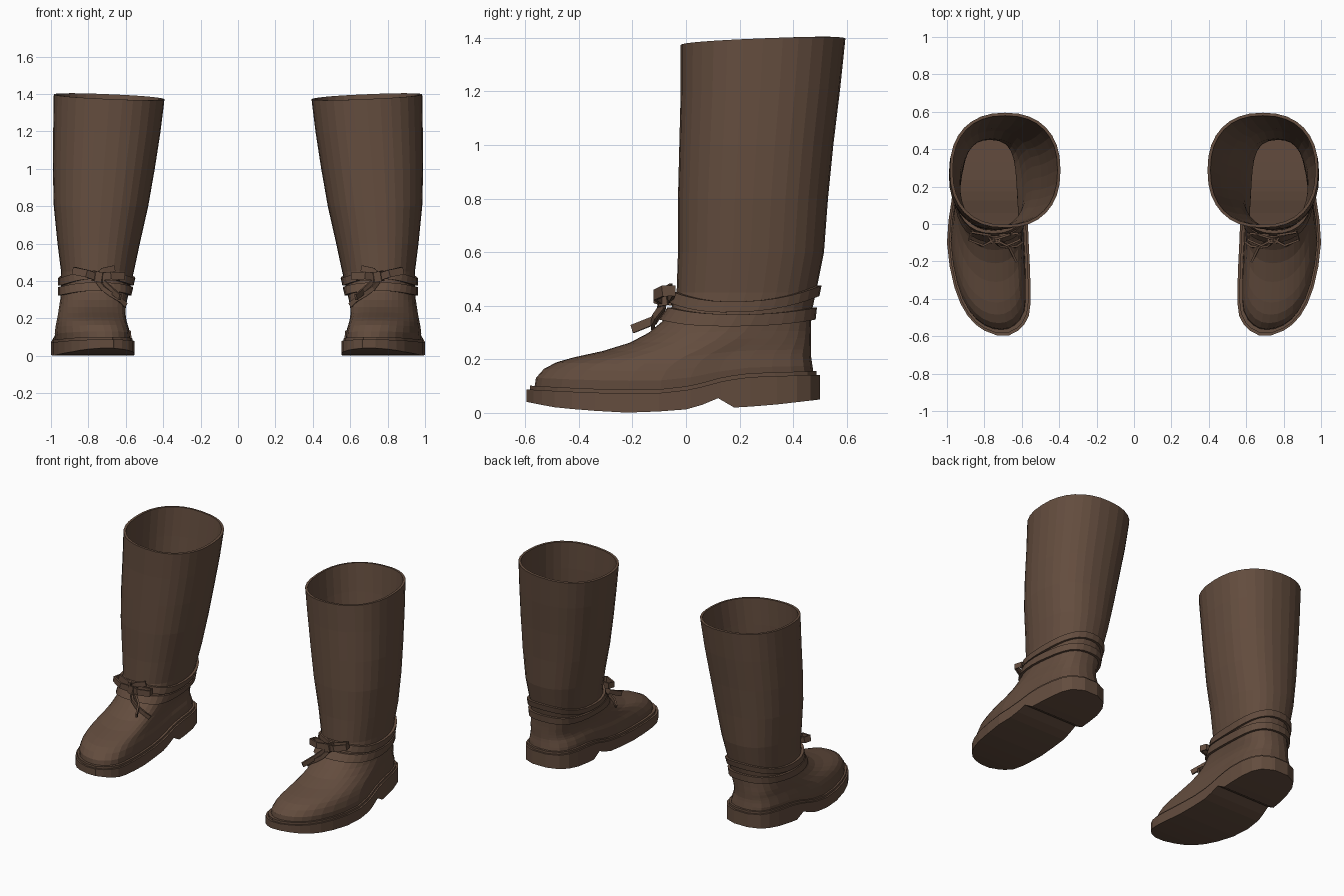
import bpy, bmesh, math
from mathutils import Vector

if "Cube" in bpy.data.objects:
    bpy.data.objects.remove(bpy.data.objects["Cube"])

leather = bpy.data.materials.new("brown_leather")
leather.diffuse_color = (0.125, 0.073, 0.048, 1)
leather.use_nodes = True
leather.node_tree.nodes["Principled BSDF"].inputs["Base Color"].default_value = leather.diffuse_color
N = 32


def make(name, verts, faces, thickness=0):
    """Mesh part of one boot, mirrored to give the pair."""
    me = bpy.data.meshes.new(name)
    me.from_pydata(verts, [], faces)
    bm = bmesh.new()
    bm.from_mesh(me)
    bmesh.ops.recalc_face_normals(bm, faces=bm.faces)
    bm.to_mesh(me)
    bm.free()
    me.materials.append(leather)
    ob = bpy.data.objects.new(name, me)
    bpy.context.collection.objects.link(ob)
    if thickness:
        s = ob.modifiers.new("thickness", 'SOLIDIFY')
        s.thickness = thickness
        s.offset = -1
    m = ob.modifiers.new("pair", 'MIRROR')
    m.use_clip = False
    m.use_mirror_merge = False
    return ob


def lerp_table(t, table):
    """Linear lookup of rows (key, values...)."""
    if t <= table[0][0]:
        return table[0][1:]
    for a, b in zip(table, table[1:]):
        if t <= b[0]:
            f = (t - a[0]) / (b[0] - a[0])
            return [p + (q - p) * f for p, q in zip(a[1:], b[1:])]
    return table[-1][1:]


def bridge(rings, n, closed=False):
    faces = []
    for r in range(rings if closed else rings - 1):
        for i in range(n):
            a, b = r * n, ((r + 1) % rings) * n
            j = (i + 1) % n
            faces.append((a + i, a + j, b + j, b + i))
    return faces


# Footprint: rows of (y, inner x, outer x) from toe to heel
ROWS = [(-.595, .70, .70), (-.57, .62, .80), (-.49, .562, .89), (-.34, .553, .96),
        (-.10, .563, 1.0), (.13, .572, .975), (.34, .58, .945), (.465, .635, .89),
        (.50, .765, .765)]
ctrl = [(o, y) for y, i, o in ROWS] + [(i, y) for y, i, o in ROWS[-2:0:-1]]


def outline_points():
    pts = []
    for k in range(16):
        p = [Vector(ctrl[(k + d) % 16]) for d in (-1, 0, 1, 2)]
        for t in (0, .5):
            pts.append(.5 * (2 * p[1] + (p[2] - p[0]) * t
                             + (2 * p[0] - 5 * p[1] + 4 * p[2] - p[3]) * t * t
                             + (3 * p[1] - p[0] - 3 * p[2] + p[3]) * t ** 3))
    return pts


foot = outline_points()
unit_foot = [((p.x - .775) / .225, (p.y + .0475) / .5475) for p in foot]

# Side-profile heights of the sole
TOP = [(-.6, .088), (-.45, .08), (-.25, .072), (-.05, .075), (.05, .095), (.15, .122),
       (.25, .135), (.5, .142)]
BOTTOM = [(-.6, .042), (-.5, .022), (-.38, .01), (-.22, .001), (-.12, .004), (0, .013),
          (.06, .03), (.12, .055), (.18, .02), (.3, .027), (.5, .05)]


def sole_top(y):
    return lerp_table(y, TOP)[0]


# Upper: height, inner x, outer x, front y, back y
UPPER = [(.08, .575, .975, -.568, .478), (.13, .578, .98, -.56, .472),
         (.165, .583, .975, -.53, .468), (.19, .59, .97, -.485, .466),
         (.21, .594, .965, -.42, .466), (.235, .597, .96, -.31, .466),
         (.265, .595, .955, -.21, .466), (.3, .588, .95, -.14, .466),
         (.34, .578, .946, -.09, .467), (.39, .57, .945, -.055, .472),
         (.45, .557, .946, -.035, .485), (.6, .525, .965, -.03, .515),
         (.8, .48, .985, -.03, .53), (1.0, .445, .99, -.025, .55),
         (1.2, .415, .988, -.02, .575), (1.385, .393, .985, -.02, .595)]


def surface(i, z, out=0):
    """Point i of the upper's ring at height z, pushed outwards by out."""
    xi, xo, yf, yb = lerp_table(z, UPPER)
    a = 2 * math.pi * i / N
    s, c = math.sin(a), -math.cos(a)
    e = 2 / 2.3
    ux = math.copysign(abs(s) ** e, s)
    uy = math.copysign(abs(c) ** e, c)
    b = min(1, max(0, (z - .13) / .3))
    ux = unit_foot[i][0] * (1 - b) + ux * b
    uy = unit_foot[i][1] * (1 - b) + uy * b
    x = (xi + xo) / 2 + ux * ((xo - xi) / 2 + out)
    y = (yf + yb) / 2 + uy * ((yb - yf) / 2 + out)
    follow = max(0, 1 - (z - .085) / .24) if z < .325 else 0
    tilt = max(0, (z - 1) / .385)
    zz = z + (sole_top(y) - .085) * min(1, follow) + tilt * (.013 * ux + .012 * uy)
    return (x, y, zz)


heights = [r[0] for r in UPPER]
verts = [surface(i, z) for z in heights for i in range(N)]
make("boot_upper", verts, bridge(len(heights), N), .016)

# Sole with heel, and the thin welt above it
stations = [(foot[i].y, foot[(N - i) % N].x, foot[i].x) for i in range(17)]
stations = [(y, min(a, b), max(a, b)) for y, a, b in stations]
stations[0] = (stations[0][0], .665, .735)
stations[-1] = (stations[-1][0], .715, .815)
stations.sort()
extra = [(y, *lerp_table(y, stations)) for y in (-.22, 0, .06, .12, .18)]
stations = sorted(stations + extra)


def slab(name, lower, upper, scale):
    vs = []
    for y, a, b in stations:
        zl, zu = lower(y), upper(y)
        a, b = .775 + (a - .775) * scale, .775 + (b - .775) * scale
        y = -.0475 + (y + .0475) * (1 - (1 - scale) * .45)
        vs += [(a, y, zl), (b, y, zl), (b, y, zu), (a, y, zu)]
    n = len(stations)
    make(name, vs, bridge(n, 4) + [(0, 1, 2, 3), tuple(range(4 * n - 4, 4 * n))])


slab("sole_and_heel", lambda y: lerp_table(y, BOTTOM)[0], sole_top, 1)
slab("welt", lambda y: sole_top(y) - .01, lambda y: sole_top(y) + .014, .95)


# Two straps wrapped around the ankle
def strap(name, centre, width):
    vs = []
    for i in range(N):
        z = centre(2 * math.pi * i / N)
        for dz, out in ((-1, -.01), (-1, .016), (1, .016), (1, -.01)):
            vs.append(surface(i, z + dz * width / 2, out))
    make(name, vs, bridge(N, 4, True))


strap("lower_strap", lambda a: .358 + .013 * math.cos(2 * a), .045)
strap("upper_strap", lambda a: .42 + .024 * math.cos(2 * a) - .012 * math.cos(a), .04)


# Tied knot at the front: loops and loose ends
def ribbon(name, path, width, side=(0, 0, 1), thick=.012):
    path = [Vector(p) for p in path]
    vs = []
    for k, p in enumerate(path):
        d = (path[min(k + 1, len(path) - 1)] - path[max(k - 1, 0)]).normalized()
        w = Vector(side)
        w = (w - d * w.dot(d)).normalized()
        t = d.cross(w) * thick / 2
        w = w * width / 2
        vs += [p - w - t, p + w - t, p + w + t, p - w + t]
    n = len(path)
    make(name, vs, bridge(n, 4) + [(0, 1, 2, 3), tuple(range(4 * n - 4, 4 * n))])


ribbon("knot", [(.715, -.075, .415), (.73, -.1, .42), (.76, -.1, .425), (.775, -.07, .43)], .055)
ribbon("outer_loop", [(.75, -.085, .42), (.81, -.115, .44), (.88, -.085, .455),
                      (.87, -.045, .455), (.77, -.06, .43)], .04)
ribbon("inner_loop", [(.74, -.085, .42), (.68, -.115, .43), (.61, -.085, .425),
                      (.62, -.05, .425), (.72, -.06, .42)], .04)
ribbon("upper_end", [(.75, -.075, .43), (.72, -.075, .455), (.66, -.055, .468)], .032)
ribbon("straight_end", [(.73, -.085, .4), (.67, -.12, .345), (.63, -.2, .313)], .032)
ribbon("curled_end", [(.75, -.085, .4), (.72, -.115, .36), (.68, -.125, .33),
                      (.63, -.12, .30), (.60, -.1, .27)], .025)
